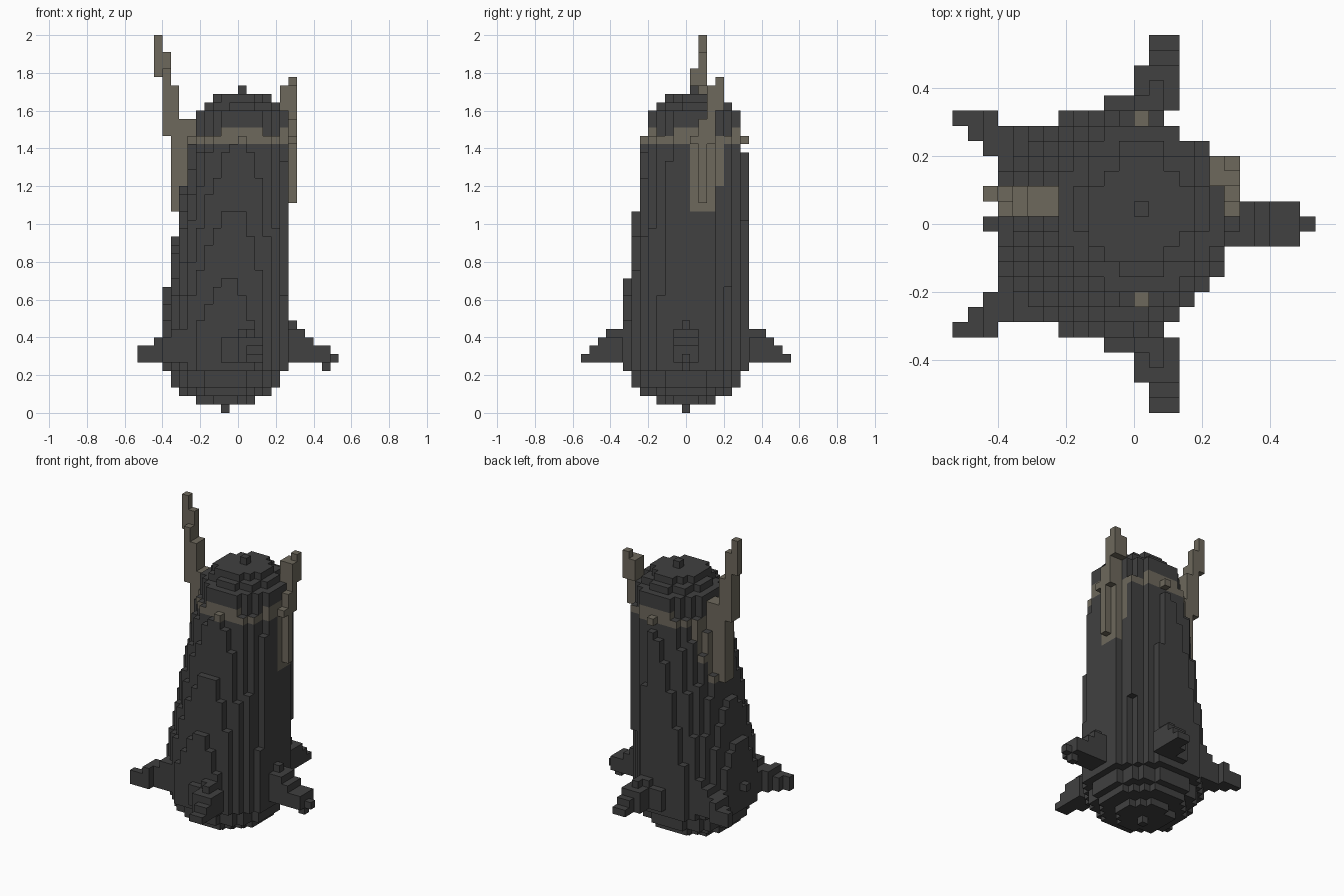
import bpy
import bmesh
from mathutils import Vector

cube = bpy.data.objects.get("Cube")
if cube:
    bpy.data.objects.remove(cube, do_unlink=True)

V = 2 / 45  # edge length of one block


def make_material(name, rgb):
    mat = bpy.data.materials.new(name)
    mat.use_nodes = True
    color = (*rgb, 1)
    mat.diffuse_color = color
    mat.node_tree.nodes["Principled BSDF"].inputs["Base Color"].default_value = color
    return mat


MATS = [make_material("charcoal", (.052, .052, .052)),
        make_material("dull tan", (.155, .14, .107))]
DARK, TAN = range(len(MATS))


def box(i, j, k):
    """Cells filling an inclusive range on each axis."""
    return {(a, b, c)
            for a in range(i[0], i[1] + 1)
            for b in range(j[0], j[1] + 1)
            for c in range(k[0], k[1] + 1)}


def boxes(*ranges):
    return set().union(*(box(*r) for r in ranges))


def mirror_y(cells):
    return {(i, -j, k) for i, j, k in cells}


# Leaning, tapering trunk: centre and radius for every layer
def layer(k):
    low, high = Vector((-.073, 0)), Vector((.024, .05))
    bottom = {0: .02, 1: .16, 2: .24, 3: .29, 4: .29}
    top = {36: .19, 37: .16, 38: .02}
    if k < 9:
        return Vector((-.067, 0)), bottom.get(k, .342)
    if k > 32:
        return Vector((.022, .044)), top.get(k, .243)
    t = ((k + .5) * V - .4) / 1.2
    return low.lerp(high, t), .35 + (.252 - .35) * t


def trunk_cells():
    cells = set()
    for k in range(39):
        centre, radius = layer(k)
        for i, j, _ in box((-11, 10), (-10, 10), (k, k)):
            if (Vector(((i + .5) * V, j * V)) - centre).length < radius:
                cells.add((i, j, k))
    return cells


# Five stepped fins around the base
left_fin = boxes(
    ((6, 6), (-1, 1), (6, 9)), ((6, 6), (0, 0), (10, 10)),
    ((7, 7), (-1, 1), (6, 9)), ((8, 8), (-1, 1), (6, 8)),
    ((9, 9), (-1, 1), (6, 7)), ((10, 10), (-1, 1), (6, 7)),
    ((10, 10), (0, 0), (5, 5)), ((11, 11), (0, 0), (6, 6)))
back_fin = boxes(
    ((-2, 2), (8, 8), (6, 8)), ((0, 1), (8, 8), (9, 9)),
    ((0, 2), (9, 9), (6, 8)), ((1, 1), (9, 9), (9, 9)),
    ((0, 2), (10, 10), (6, 8)), ((1, 2), (11, 11), (6, 7)),
    ((1, 2), (12, 12), (6, 6)))
back_corner_fin = boxes(
    ((-8, -6), (4, 6), (6, 9)), ((-9, -9), (4, 6), (6, 8)),
    ((-10, -10), (5, 7), (6, 8)), ((-11, -11), (6, 7), (6, 7)),
    ((-12, -12), (7, 7), (6, 7)))

# Tall thin horn on one side, short one on the other
right_horn = boxes(
    ((-7, -6), (1, 2), (26, 34)), ((-8, -8), (1, 2), (24, 32)),
    ((-8, -8), (1, 2), (33, 38)), ((-9, -9), (1, 2), (33, 40)),
    ((-9, -9), (2, 2), (41, 42)), ((-10, -10), (2, 2), (40, 44)))
left_horn = boxes(
    ((6, 6), (2, 2), (25, 31)), ((6, 6), (2, 3), (32, 34)),
    ((5, 6), (3, 3), (34, 38)), ((5, 6), (4, 4), (36, 38)),
    ((6, 6), (4, 4), (39, 39)))
STUDS = [(0, 7, 32), (0, -5, 32), (6, 1, 32)]

PARTS = {
    "left_fin": (left_fin, DARK),
    "back_fin": (back_fin, DARK),
    "front_fin": (mirror_y(back_fin), DARK),
    "back_corner_fin": (back_corner_fin, DARK),
    "front_corner_fin": (mirror_y(back_corner_fin), DARK),
    "right_stud": ({(-10, 0, 8)}, DARK),
    "right_horn": (right_horn, TAN),
    "left_horn": (left_horn, TAN),
    "band_studs": (set(STUDS), TAN),
}
trunk = trunk_cells()
for cells, _ in PARTS.values():
    trunk -= cells
FILLED = trunk.union(*(cells for cells, _ in PARTS.values()))


# Tan band round the trunk with patches under the horns
def trunk_paint(cell, step):
    i, j, k = cell
    if step[2]:
        return DARK
    if k == 32:
        return TAN
    if k == 33:
        near = any(abs(i - a) + abs(j - b) < 4 for a, b, _ in STUDS)
        return TAN if near else DARK
    beside_horn = 1 <= j <= (4 if k > 26 else 3) and abs(i) > 3
    return TAN if beside_horn and 24 <= k < 32 else DARK


STEPS = [tuple(s if a == axis else 0 for a in range(3))
         for axis in range(3) for s in (-1, 1)]


def build(name, cells, paint):
    """Mesh of the exposed block faces of one part."""
    bm = bmesh.new()
    verts = {}

    def vert(corner):
        if corner not in verts:
            x, y, z = corner
            verts[corner] = bm.verts.new((x * V, (y - .5) * V, z * V))
        return verts[corner]

    for cell in sorted(cells):
        for step in STEPS:
            if tuple(c + s for c, s in zip(cell, step)) in FILLED:
                continue
            axis = next(a for a in range(3) if step[a])
            u, w = (axis + 1) % 3, (axis + 2) % 3
            ring = []
            for du, dw in ((0, 0), (1, 0), (1, 1), (0, 1)):
                corner = list(cell)
                corner[axis] += step[axis] > 0
                corner[u] += du
                corner[w] += dw
                ring.append(vert(tuple(corner)))
            if step[axis] < 0:
                ring.reverse()
            face = bm.faces.new(ring)
            face.material_index = paint(cell, step)
    mesh = bpy.data.meshes.new(name)
    bm.to_mesh(mesh)
    bm.free()
    for mat in MATS:
        mesh.materials.append(mat)
    bpy.context.collection.objects.link(bpy.data.objects.new(name, mesh))


build("trunk", trunk, trunk_paint)
for part, (cells, color) in PARTS.items():
    build(part, cells, lambda cell, step, c=color: c)
